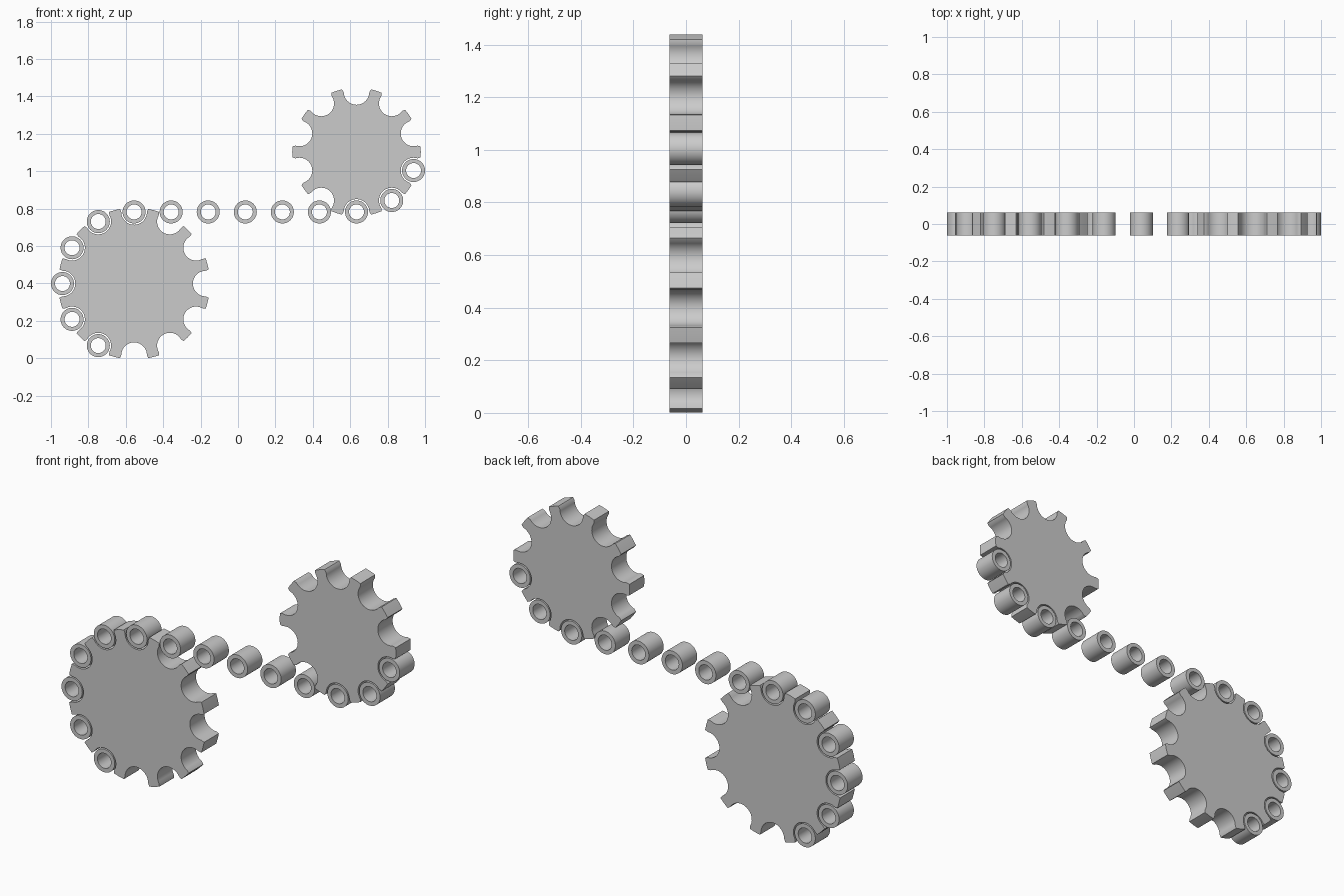
import bpy, bmesh
from math import sin, cos, pi, radians

if "Cube" in bpy.data.objects:
    bpy.data.objects.remove(bpy.data.objects["Cube"])

HALF = 0.0625                    # half thickness of every part
PITCH = 0.1982                   # chain pitch
ROLLER_R, BORE_R, SEAT_R = 0.0615, 0.040, 0.0685
R_BIG = PITCH / (2 * sin(pi / 12))
R_SMALL = PITCH / (2 * sin(pi / 10))
BIG = (-1 + ROLLER_R + R_BIG, 0.3995)
CHAIN_Z = BIG[1] + R_BIG
SMALL = (BIG[0] + 6 * PITCH, CHAIN_Z + R_SMALL)


def finish(bm, name, x, z):
    bmesh.ops.recalc_face_normals(bm, faces=bm.faces)
    me = bpy.data.meshes.new(name)
    bm.to_mesh(me)
    bm.free()
    ob = bpy.data.objects.new(name, me)
    ob.location = (x, 0, z)
    bpy.context.collection.objects.link(ob)
    bpy.ops.object.select_all(action='DESELECT')
    ob.select_set(True)
    bpy.context.view_layer.objects.active = ob
    bpy.ops.object.shade_smooth_by_angle(angle=radians(30))
    return ob


def sprocket(name, centre, teeth, pitch_r, half_tip):
    """Solid disc with round roller seats; first seat points straight up."""
    pts = []
    step = 2 * pi / teeth
    tip_r = pitch_r + 0.023
    for i in range(teeth):
        a = pi / 2 + i * step
        # roller seat: half circle bulging towards the hub
        for k in range(21):
            t = a - pi / 2 - pi * k / 20
            pts.append((pitch_r * cos(a) + SEAT_R * cos(t),
                        pitch_r * sin(a) + SEAT_R * sin(t)))
        # tooth tip
        for d in (-half_tip, 0, half_tip):
            t = a + step / 2 + d / tip_r
            pts.append((tip_r * cos(t), tip_r * sin(t)))
    bm = bmesh.new()
    face = bm.faces.new([bm.verts.new((x, -HALF, z)) for x, z in pts])
    ext = bmesh.ops.extrude_face_region(bm, geom=[face], use_keep_orig=True)
    verts = [g for g in ext['geom'] if isinstance(g, bmesh.types.BMVert)]
    bmesh.ops.translate(bm, verts=verts, vec=(0, 2 * HALF, 0))
    return finish(bm, name, *centre)


def roller(name, x, z, n=48):
    """Hollow cylinder along y."""
    bm = bmesh.new()
    loops = [[bm.verts.new((r * cos(2 * pi * i / n), y, r * sin(2 * pi * i / n)))
              for i in range(n)]
             for r, y in ((ROLLER_R, -HALF), (ROLLER_R, HALF),
                          (BORE_R, HALF), (BORE_R, -HALF))]
    for j in range(4):
        a, b = loops[j], loops[(j + 1) % 4]
        for i in range(n):
            k = (i + 1) % n
            bm.faces.new((a[i], a[k], b[k], b[i]))
    return finish(bm, name, x, z)


sprocket("large_sprocket", BIG, 12, R_BIG, 0.0305)

# small sprocket has a seat at the bottom as well (even tooth count)
sprocket("small_sprocket", SMALL, 10, R_SMALL, 0.0295)

# chain: wrapped on the large sprocket, straight run, wrapped on the small one
path = []
for k in range(5, 0, -1):
    a = pi / 2 + k * pi / 6
    path.append((BIG[0] + R_BIG * cos(a), BIG[1] + R_BIG * sin(a)))
for k in range(6):
    path.append((BIG[0] + k * PITCH, CHAIN_Z))
for k in range(3):
    a = -pi / 2 + k * pi / 5
    path.append((SMALL[0] + R_SMALL * cos(a), SMALL[1] + R_SMALL * sin(a)))
for i, (x, z) in enumerate(path):
    roller(f"chain_roller_{i + 1:02d}", x, z)
